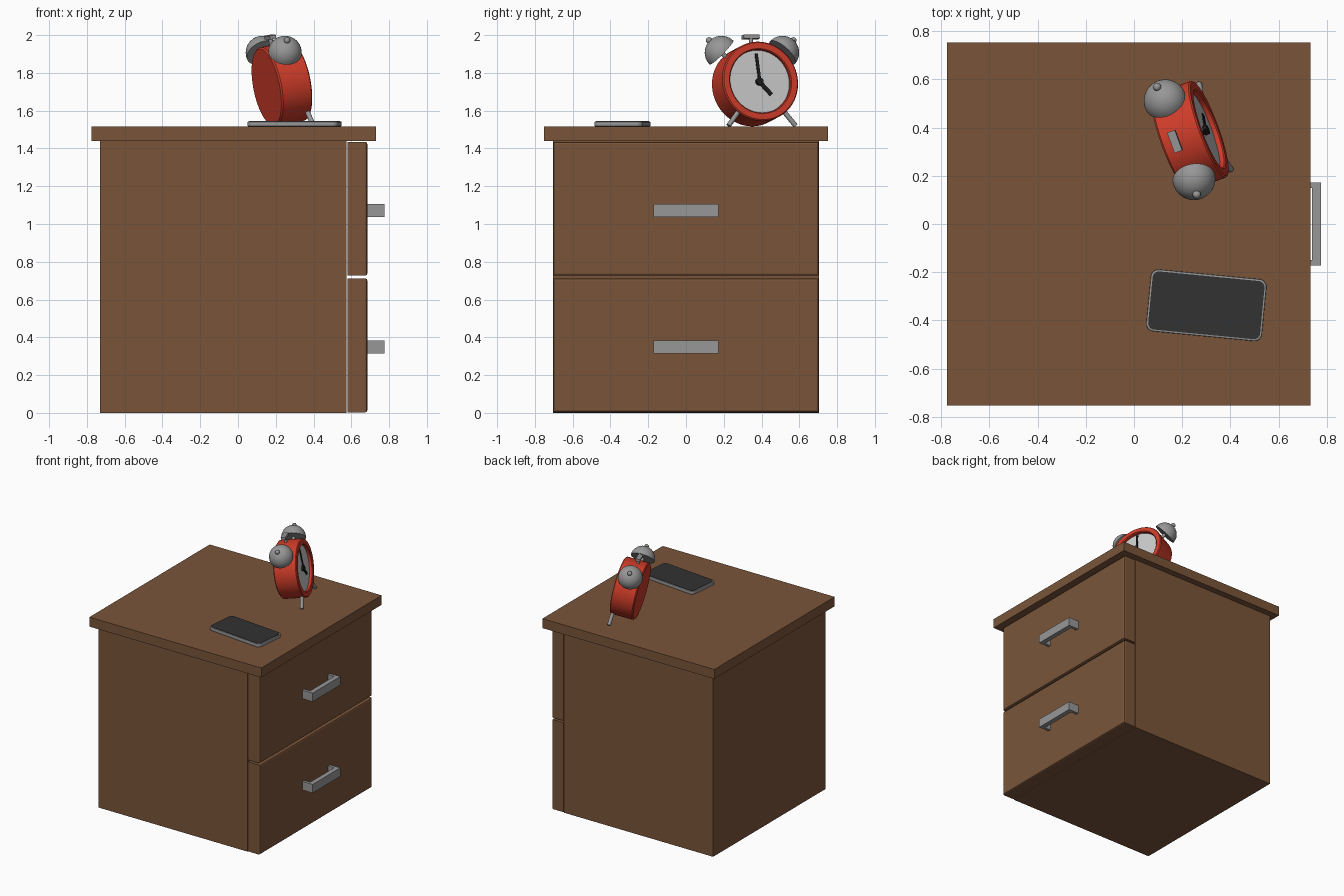
import bpy, bmesh, math
from mathutils import Matrix, Vector

cube = bpy.data.objects.get("Cube")
if cube:
    bpy.data.objects.remove(cube)


def material(name, r, g, b):
    m = bpy.data.materials.new(name)
    m.use_nodes = True
    m.diffuse_color = (r, g, b, 1)
    m.node_tree.nodes["Principled BSDF"].inputs["Base Color"].default_value = (r, g, b, 1)
    return m


WOOD = material("brown wood", 0.195, 0.091, 0.042)
METAL = material("grey metal", 0.31, 0.31, 0.31)
RED = material("red enamel", 0.62, 0.045, 0.022)
WHITE = material("pale dial", 0.6, 0.6, 0.6)
BLACK = material("black hands", 0.012, 0.012, 0.012)
GLASS = material("dark glass", 0.032, 0.032, 0.032)


def finish(name, bm, mat, matrix=None, smooth=False):
    bmesh.ops.recalc_face_normals(bm, faces=bm.faces[:])
    if matrix is not None:
        bm.transform(matrix)
    me = bpy.data.meshes.new(name)
    bm.to_mesh(me)
    bm.free()
    me.materials.append(mat)
    ob = bpy.data.objects.new(name, me)
    bpy.context.collection.objects.link(ob)
    if smooth:
        bpy.ops.object.select_all(action="DESELECT")
        ob.select_set(True)
        bpy.context.view_layer.objects.active = ob
        bpy.ops.object.shade_smooth_by_angle(angle=math.radians(35))
    return ob


def add_box(bm, lo, hi):
    lo, hi = Vector(lo), Vector(hi)
    m = Matrix.Translation((lo + hi) / 2) @ Matrix.Diagonal((*(hi - lo), 1))
    bmesh.ops.create_cube(bm, size=1, matrix=m)


def box(name, lo, hi, mat, matrix=None):
    bm = bmesh.new()
    add_box(bm, lo, hi)
    return finish(name, bm, mat, matrix)


def lathe(name, profile, mat, matrix, steps=48):
    """Spin (radius, height) points about local z."""
    bm = bmesh.new()
    verts = [bm.verts.new((r, 0, h)) for r, h in profile]
    edges = [bm.edges.new(pair) for pair in zip(verts, verts[1:])]
    bmesh.ops.spin(bm, geom=verts + edges, cent=(0, 0, 0), axis=(0, 0, 1),
                   angle=math.tau, steps=steps, use_duplicate=False)
    bmesh.ops.remove_doubles(bm, verts=bm.verts[:], dist=1e-5)
    return finish(name, bm, mat, matrix, True)


def rod(name, r, h0, h1, mat, matrix, steps=16):
    return lathe(name, [(0, h0), (r, h0), (r, h1), (0, h1)], mat, matrix, steps)


def rounded_slab(name, length, width, radius, z0, z1, mat, matrix, bevel=0):
    bm = bmesh.new()
    add_box(bm, (-length / 2, -width / 2, z0), (length / 2, width / 2, z1))
    upright = [e for e in bm.edges if abs(e.verts[0].co.z - e.verts[1].co.z) > 1e-4]
    bmesh.ops.bevel(bm, geom=upright, offset=radius, segments=6, profile=0.5, affect="EDGES")
    if bevel:
        rims = [e for e in bm.edges if abs(e.verts[0].co.z - e.verts[1].co.z) < 1e-4]
        bmesh.ops.bevel(bm, geom=rims, offset=bevel, segments=2, profile=0.5, affect="EDGES")
    return finish(name, bm, mat, matrix, True)


# Cabinet carcass and overhanging top
box("cabinet_body", (-0.73, -0.703, 0), (0.575, 0.703, 1.44), WOOD)
box("cabinet_top", (-0.775, -0.753, 1.44), (0.731, 0.753, 1.515), WOOD)

# Drawers with chamfered outer edges, and bracket handles
for label, z0, z1 in (("lower", 0.003, 0.712), ("upper", 0.727, 1.435)):
    bm = bmesh.new()
    add_box(bm, (0.579, -0.703, z0), (0.685, 0.703, z1))
    outer = [e for e in bm.edges if min(v.co.x for v in e.verts) > 0.68]
    bmesh.ops.bevel(bm, geom=outer, offset=0.012, segments=2, profile=0.5, affect="EDGES")
    finish(label + "_drawer", bm, WOOD)
    zc = (z0 + z1) / 2 - 0.009
    bm = bmesh.new()
    add_box(bm, (0.738, -0.173, zc - 0.034), (0.775, 0.173, zc + 0.034))
    for s in (-1, 1):
        ya, yb = sorted((s * 0.15, s * 0.173))
        add_box(bm, (0.683, ya, zc - 0.034), (0.738, yb, zc + 0.034))
    finish(label + "_handle", bm, METAL)

# Flat tablet lying on the top
place = Matrix.Translation((0.3, -0.337, 0)) @ Matrix.Rotation(math.radians(-5.5), 4, "Z")
rounded_slab("tablet_case", 0.482, 0.258, 0.032, 1.517, 1.542, METAL, place, 0.004)
rounded_slab("tablet_screen", 0.466, 0.242, 0.026, 1.538, 1.5445, GLASS, place)

# Clock frame: local x = sideways, local y = up, local z = out of the dial
az, el = math.radians(20.2), math.radians(10.4)
out = Vector((math.cos(el) * math.cos(az), math.cos(el) * math.sin(az), math.sin(el)))
side = Vector((-math.sin(az), math.cos(az), 0))
up = out.cross(side)
CLOCK = Matrix.Translation((0.232, 0.365, 1.741)) @ Matrix((side, up, out)).transposed().to_4x4()


def radial(angle, depth):
    """Clock matrix whose z points away from the centre, angle measured from up."""
    return (CLOCK @ Matrix.Translation((0, 0, depth)) @ Matrix.Rotation(-angle, 4, "Z")
            @ Matrix.Rotation(-math.pi / 2, 4, "X"))


# Clock case with a recessed dial
lathe("clock_case", [(0, -0.088), (0.205, -0.088), (0.213, -0.08), (0.213, 0.082),
                     (0.207, 0.088), (0.175, 0.088), (0.17, 0.083), (0.17, 0.06), (0, 0.06)],
      RED, CLOCK, 64)
rod("clock_dial", 0.17, 0.058, 0.064, WHITE, CLOCK, 64)

# Hands
rod("hand_hub", 0.02, 0.064, 0.082, BLACK, CLOCK, 24)
for name, angle, length, width, z in (("minute_hand", -4, 0.15, 0.008, 0.074),
                                      ("hour_hand", 138, 0.095, 0.011, 0.068)):
    turn = CLOCK @ Matrix.Rotation(-math.radians(angle), 4, "Z")
    box(name, (-width, -0.02, z), (width, length, z + 0.005), BLACK, turn)

# Bells, their stems and finials
R, base = 0.089, 0.243
arc = [math.radians(a) for a in range(0, 91, 9)]
dome = [(0, base)] + [(R * math.cos(a), base + R * math.sin(a)) for a in arc[:-1]] + [(0, base + R)]
knob = [(0.017 * math.sin(math.radians(a)), base + R + 0.004 - 0.017 * math.cos(math.radians(a)))
        for a in range(0, 181, 20)]
for label, s in (("first", -1), ("second", 1)):
    m = radial(s * math.radians(45), -0.015)
    lathe(label + "_bell", dome, METAL, m)
    lathe(label + "_bell_finial", knob, METAL, m, 20)
    rod(label + "_bell_stem", 0.012, 0.2, base + 0.01, METAL, m)
    # Splayed feet near the dial
    rod(label + "_foot", 0.013, 0.19, 0.303, METAL, radial(s * math.radians(141.4), 0.068))

# Striker between the bells
rod("striker_stem", 0.011, 0.2, 0.25, METAL, radial(0, -0.02))
box("striker_head", (-0.045, 0.246, -0.037), (0.045, 0.266, -0.003), METAL, CLOCK)
